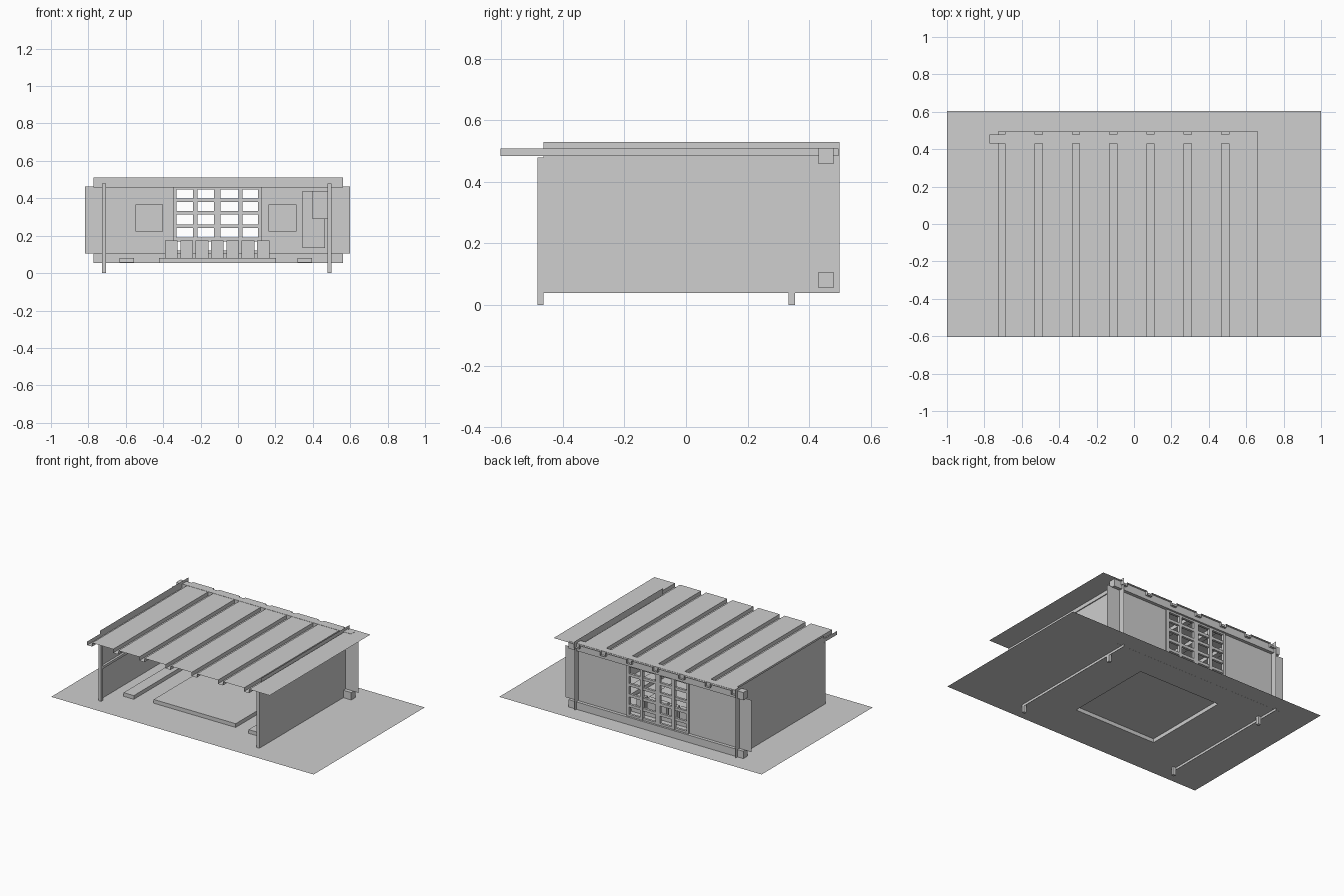
import bpy, bmesh

if "Cube" in bpy.data.objects:
    bpy.data.objects.remove(bpy.data.objects["Cube"])

grey = bpy.data.materials.new("plain_grey")
grey.diffuse_color = (0.62, 0.62, 0.62, 1)
grey.use_nodes = True
grey.node_tree.nodes["Principled BSDF"].inputs["Base Color"].default_value = grey.diffuse_color


def finish(name, bm):
    me = bpy.data.meshes.new(name)
    bm.to_mesh(me)
    bm.free()
    me.materials.append(grey)
    ob = bpy.data.objects.new(name, me)
    bpy.context.collection.objects.link(ob)
    return ob


def add_box(bm, x0, x1, y0, y1, z0, z1):
    vs = bmesh.ops.create_cube(bm, size=1)["verts"]
    for v in vs:
        v.co = (x1 if v.co.x > 0 else x0,
                y1 if v.co.y > 0 else y0,
                z1 if v.co.z > 0 else z0)


def box(name, *dims):
    bm = bmesh.new()
    add_box(bm, *dims)
    return finish(name, bm)


def quads(name, faces):
    bm = bmesh.new()
    for f in faces:
        bm.faces.new([bm.verts.new(p) for p in f])
    bmesh.ops.remove_doubles(bm, verts=bm.verts, dist=0.0001)
    return finish(name, bm)


GROUND = 0.055
CEIL = 0.5085

# Ground sheet with a raised square platform pulled up out of it
xs, ys = (-1, -0.422, 0.203, 1), (-0.605, -0.315, 0.305, 0.605)
px, py, top = xs[1:3], ys[1:3], 0.081
faces = []
for i in range(3):
    for j in range(3):
        z = top if i == j == 1 else GROUND
        faces.append([(xs[i], ys[j], z), (xs[i + 1], ys[j], z),
                      (xs[i + 1], ys[j + 1], z), (xs[i], ys[j + 1], z)])
ring = [(px[0], py[0]), (px[1], py[0]), (px[1], py[1]), (px[0], py[1])]
for k in range(4):
    a, b = ring[k], ring[(k + 1) % 4]
    faces.append([(*a, GROUND), (*b, GROUND), (*b, top), (*a, top)])
quads("ground_and_platform", faces)

# Roof: one folded sheet whose channels form the rafters
profile = [(-0.727, CEIL)]
for i in range(7):
    x = -0.729 + 0.1995 * i
    x0, x1 = max(x, -0.727), x + 0.039
    profile += [(x0, CEIL), (x0, 0.483), (x1, 0.483), (x1, CEIL)]
profile.append((0.663, CEIL))
profile = profile[1:]
quads("roof_sheet", [[(a[0], -0.603, a[1]), (b[0], -0.603, b[1]),
                      (b[0], 0.495, b[1]), (a[0], 0.495, a[1])]
                     for a, b in zip(profile, profile[1:])])

# Side walls, posts and rails
for side, wall_x, p0, p1 in (("left", -0.7275, -0.727, -0.706),
                             ("right", 0.5005, 0.479, 0.5)):
    quads(side + "_wall", [[(wall_x, -0.464, 0.038), (wall_x, 0.4995, 0.038),
                            (wall_x, 0.4995, 0.529), (wall_x, -0.464, 0.529)]])
    box(side + "_front_post", p0, p1, -0.482, -0.464, 0, 0.479)
    box(side + "_back_post", p0, p1, 0.333, 0.355, 0, 0.479)
    box(side + "_rail", p0 + 0.003, p1 - 0.003, -0.464, 0.333, 0.27, 0.287)

# Back wall panels either side of the window
WALL_Y = 0.457
for side, x0, x1 in (("left", -0.818, -0.345), ("right", 0.128, 0.6)):
    quads("back_wall_" + side, [[(x0, WALL_Y, 0.104), (x1, WALL_Y, 0.104),
                                 (x1, WALL_Y, 0.462), (x0, WALL_Y, 0.462)]])

# Beams along the top and bottom of the back wall
box("top_back_beam", -0.772, 0.561, 0.431, 0.479, 0.458, 0.51)
box("bottom_back_beam", -0.772, 0.561, 0.431, 0.479, 0.0545, 0.106)

# Two lattice window panels
for side, bars in (("left", ((-0.347, -0.33), (-0.24, -0.217), (-0.128, -0.111))),
                   ("right", ((-0.111, -0.094), (0.003, 0.024), (0.107, 0.128)))):
    bm = bmesh.new()
    for x0, x1 in bars:
        add_box(bm, x0, x1, 0.447, 0.467, 0.104, 0.462)
    for z0, z1 in ((0.104, 0.12), (0.17, 0.189), (0.24, 0.26),
                   (0.313, 0.332), (0.381, 0.4), (0.446, 0.462)):
        add_box(bm, bars[0][0], bars[-1][1], 0.449, 0.465, z0, z1)
    finish(side + "_lattice_window", bm)

# Long floor mats
for side, x0 in (("left", -0.634), ("right", 0.318)):
    box(side + "_floor_mat", x0, x0 + 0.078, -0.34, 0.33, GROUND + 0.0005, 0.081)

# Row of low upright blocks at the back of the platform
for i in range(7):
    x = -0.39 + 0.082 * i
    box("upright_block_%d" % (i + 1), x, x + 0.067, 0.27, 0.3, top, 0.174)

# Wall hangings and the small corner cupboard
box("left_picture", -0.548, -0.4, 0.447, 0.456, 0.222, 0.367)
box("right_picture", 0.163, 0.313, 0.447, 0.456, 0.222, 0.367)
box("hanging_scroll", 0.346, 0.465, 0.447, 0.456, 0.134, 0.44)
box("corner_cupboard", 0.397, 0.499, 0.37, 0.43, 0.29, 0.44)
